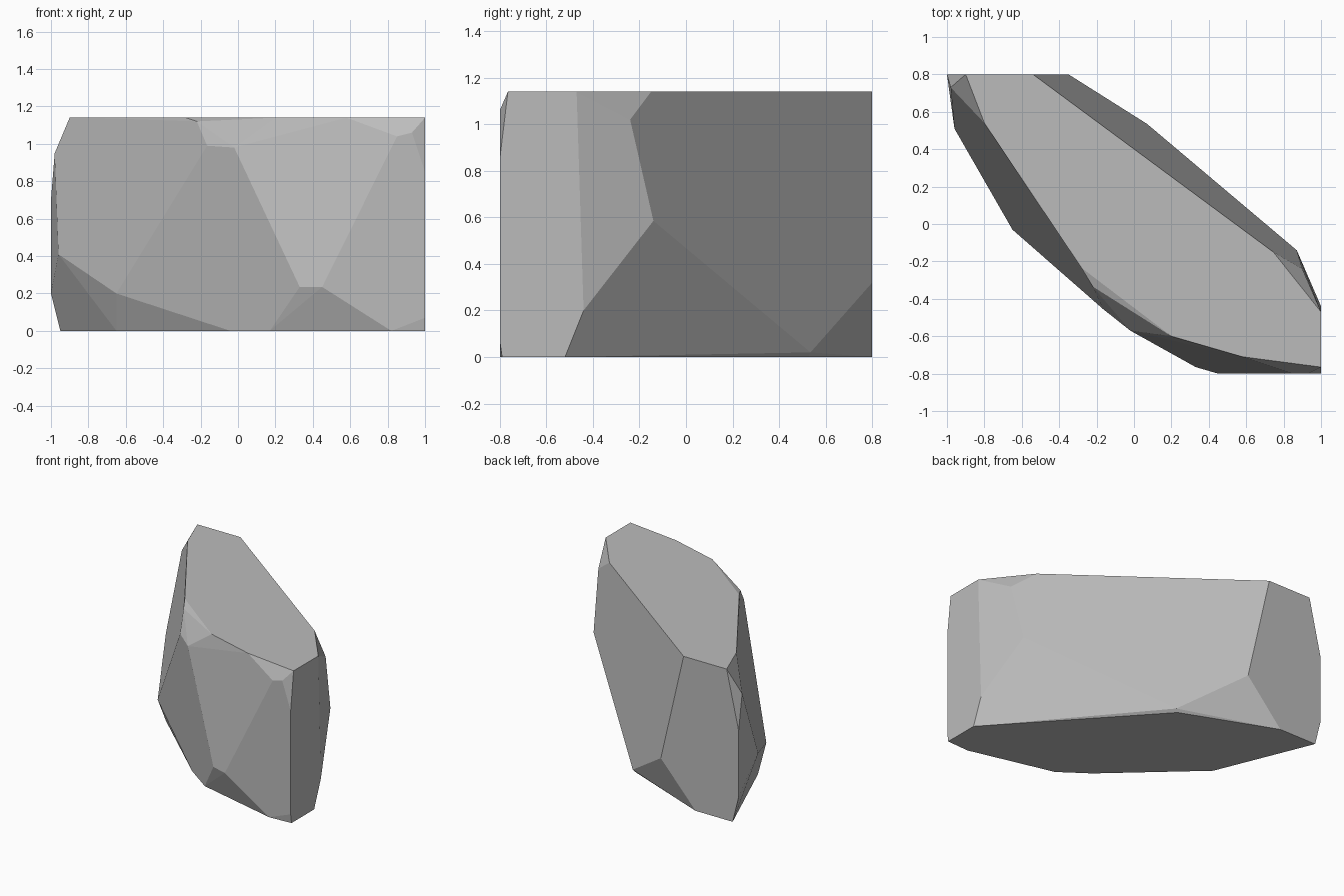
import bpy
import bmesh
from math import radians

cube = bpy.data.objects.get("Cube")
if cube:
    bpy.data.objects.remove(cube, do_unlink=True)

# Plain stone grey
stone = bpy.data.materials.new("stone grey")
stone.use_nodes = True
grey = (0.5, 0.5, 0.5, 1)
stone.diffuse_color = grey
shader = stone.node_tree.nodes["Principled BSDF"]
shader.inputs["Base Color"].default_value = grey
shader.inputs["Roughness"].default_value = 0.9

TOP, BACK, FRONT = 1.14, 0.8, -0.8

# Outlines of the flat top and the flat base
top_rim = [(-0.9, BACK), (-0.54, BACK), (0.745, -0.15), (1, -0.47), (1, -0.765),
           (0.58, -0.71), (0.2, -0.6), (-0.28, -0.235), (-0.8, 0.54)]
base_rim = [(-0.95, BACK), (-0.64, BACK), (0.05, 0.525), (1, -0.52), (1, -0.79),
            (0.82, FRONT), (0.17, -0.64), (-0.04, -0.49), (-0.65, 0.07)]

# Corners where the chipped side faces meet
left_end = [(-1, BACK, 0.7), (-1, BACK, 0.2), (-0.98, 0.73, 0.95), (-0.96, 0.51, 0.41)]
front_side = [(-0.65, -0.03, 0.2), (-0.22, -0.335, 1.12), (-0.165, -0.455, 0.99),
              (-0.02, -0.57, 0.98), (0.33, -0.765, 0.235), (0.45, FRONT, 0.235),
              (0.85, FRONT, 1.04), (0.93, FRONT, 1.06)]
right_end = [(1, FRONT, 0.85), (1, FRONT, 0.07), (1, -0.44, 0.2),
             (0.87, -0.14, 0.585), (0.9, -0.24, 1.02)]
back_side = [(0.07, 0.535, 0.02), (-0.35, BACK, 0.32)]

corners = [(x, y, TOP) for x, y in top_rim] + [(x, y, 0) for x, y in base_rim]
corners += left_end + front_side + right_end + back_side

# Wrap the corners in one faceted boulder
bm = bmesh.new()
for corner in corners:
    bm.verts.new(corner)
hull = bmesh.ops.convex_hull(bm, input=bm.verts[:])
loose = [v for v in bm.verts if not v.link_faces]
bmesh.ops.delete(bm, geom=loose, context="VERTS")
# Merge nearly coplanar triangles into broad flat facets
bmesh.ops.dissolve_limit(bm, angle_limit=radians(3), verts=bm.verts[:], edges=bm.edges[:])
bmesh.ops.recalc_face_normals(bm, faces=bm.faces[:])

mesh = bpy.data.meshes.new("boulder")
bm.to_mesh(mesh)
bm.free()
mesh.materials.append(stone)
boulder = bpy.data.objects.new("boulder", mesh)
bpy.context.collection.objects.link(boulder)
